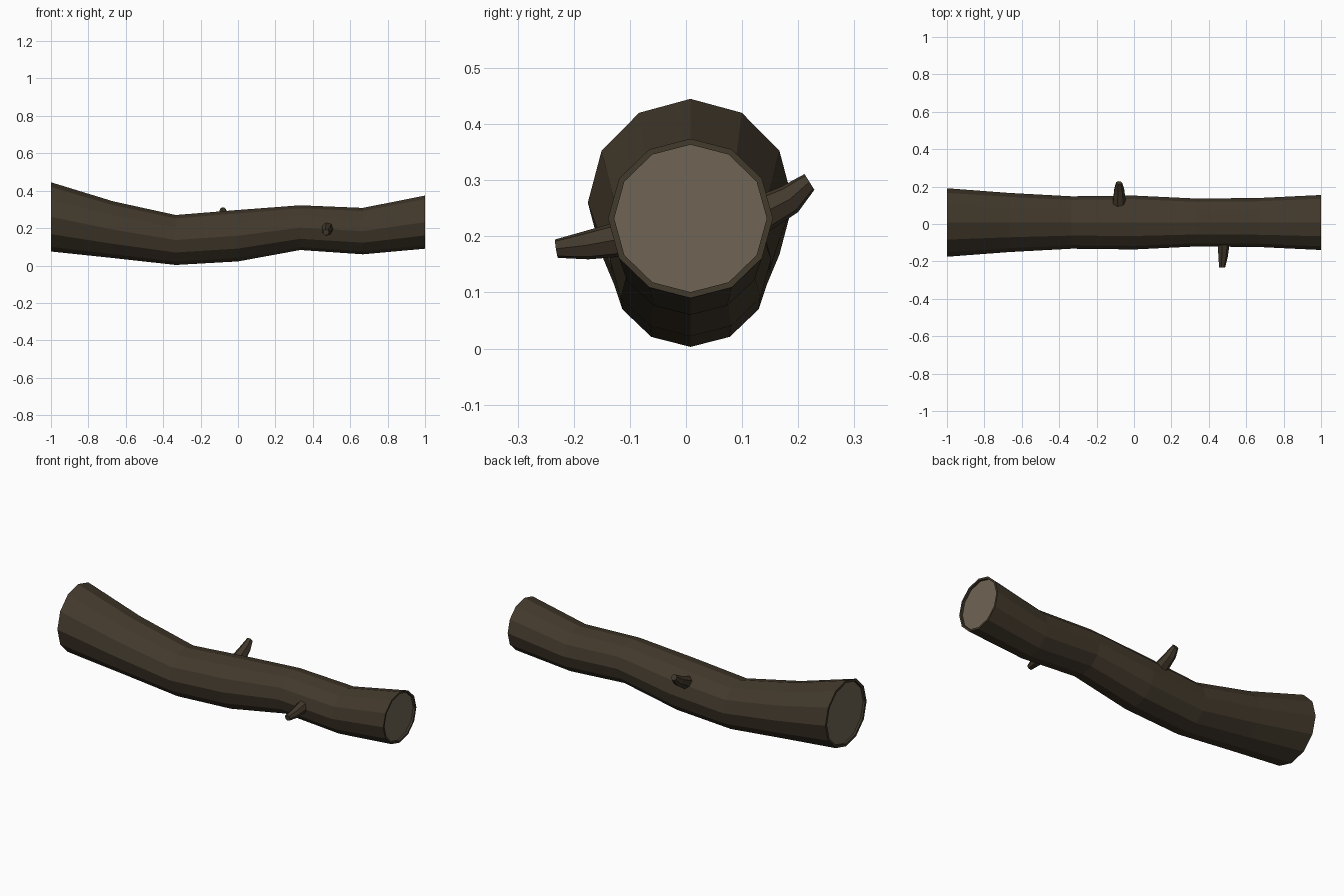
import bpy, bmesh
from math import sin, cos, pi
from mathutils import Vector

if "Cube" in bpy.data.objects:
    bpy.data.objects.remove(bpy.data.objects["Cube"])


def material(name, rgb):
    m = bpy.data.materials.new(name)
    m.diffuse_color = (*rgb, 1)
    m.use_nodes = True
    m.node_tree.nodes["Principled BSDF"].inputs["Base Color"].default_value = m.diffuse_color
    return m


bark = material("bark", (0.055, 0.041, 0.025))
wood = material("cut_wood", (0.16, 0.13, 0.09))


def finish(bm, name, mats):
    bmesh.ops.recalc_face_normals(bm, faces=bm.faces)
    me = bpy.data.meshes.new(name)
    bm.to_mesh(me)
    bm.free()
    for m in mats:
        me.materials.append(m)
    ob = bpy.data.objects.new(name, me)
    bpy.context.collection.objects.link(ob)


def loft(bm, rings):
    """Skin a list of vertex-position rings; returns the two end caps."""
    vs = [[bm.verts.new(p) for p in r] for r in rings]
    n = len(vs[0])
    for a, b in zip(vs, vs[1:]):
        for i in range(n):
            j = (i + 1) % n
            bm.faces.new((a[i], a[j], b[j], b[i]))
    return bm.faces.new(vs[0]), bm.faces.new(vs[-1])


def log_ring(x, y, z, ry, rz, n=12):
    return [(x, y + ry * sin(2 * pi * i / n), z + rz * cos(2 * pi * i / n))
            for i in range(n)]


# Trunk: x, top z, bottom z, half width in y
stations = [(-1, 0.445, 0.075, 0.183), (-0.667, 0.343, 0.04, 0.158),
            (-0.333, 0.27, 0.003, 0.14), (0, 0.297, 0.022, 0.144),
            (0.333, 0.322, 0.083, 0.128), (0.667, 0.308, 0.06, 0.131),
            (1, 0.374, 0.09, 0.147)]
rings = [log_ring(x, 0.008, (t + b) / 2, w, (t - b) / 2)
         for x, t, b, w in stations]


# Cut ends: a thin bark rim around a slightly recessed face
def rim(st, depth):
    x, t, b, w = st
    f = 0.925
    return [log_ring(x - d, 0.008, (t + b) / 2, w * f, (t - b) / 2 * f)
            for d in (0, depth)]


left, right = rim(stations[0], -0.012), rim(stations[-1], 0.012)
bm = bmesh.new()
for cap in loft(bm, left[::-1] + rings + right):
    cap.material_index = 1
finish(bm, "log", [bark, wood])


# Branch stubs: each section is centre, radius, sliced square to the axis
def stub(name, sections, n=7):
    bm = bmesh.new()
    axis = Vector(sections[-1][0]) - Vector(sections[0][0])
    axis.normalize()
    side = Vector((1, 0, 0))
    side = (side - axis * side.dot(axis)).normalized()
    up = axis.cross(side)
    loft(bm, [[Vector(c) + r * (side * cos(2 * pi * i / n) + up * sin(2 * pi * i / n))
               for i in range(n)] for c, r in sections])
    finish(bm, name, [bark])


stub("back_branch_stub", [((-0.08, 0.10, 0.222), 0.038),
                          ((-0.08, 0.185, 0.266), 0.028),
                          ((-0.08, 0.22, 0.297), 0.017)])
stub("front_branch_stub", [((0.478, -0.09, 0.20), 0.035),
                           ((0.475, -0.178, 0.184), 0.026),
                           ((0.47, -0.231, 0.178), 0.017)])
